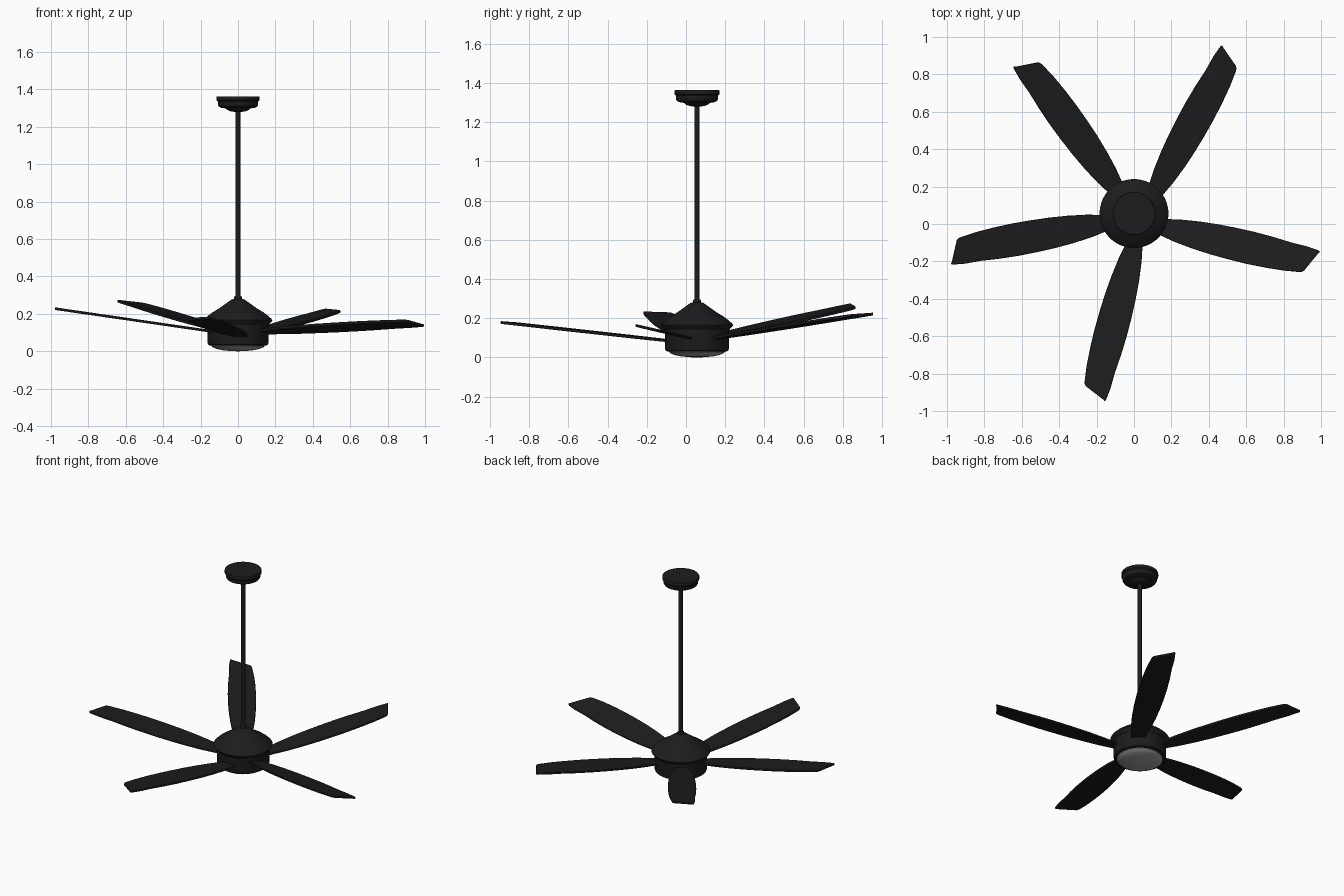
import bpy, bmesh, math
from mathutils import Vector

if "Cube" in bpy.data.objects:
    bpy.data.objects.remove(bpy.data.objects["Cube"])

CY = 0.056  # hub centre on y


def material(name, v):
    m = bpy.data.materials.new(name)
    m.diffuse_color = (v, v, v, 1)
    m.use_nodes = True
    m.node_tree.nodes["Principled BSDF"].inputs["Base Color"].default_value = m.diffuse_color
    return m


BLACK = material("matte_black", 0.012)
LENS = material("frosted_grey", 0.35)


def finish(name, bm, mat, angle):
    bmesh.ops.recalc_face_normals(bm, faces=bm.faces)
    me = bpy.data.meshes.new(name)
    bm.to_mesh(me)
    bm.free()
    ob = bpy.data.objects.new(name, me)
    bpy.context.collection.objects.link(ob)
    me.materials.append(mat)
    bpy.ops.object.select_all(action='DESELECT')
    ob.select_set(True)
    bpy.context.view_layer.objects.active = ob
    bpy.ops.object.shade_smooth_by_angle(angle=math.radians(angle))
    return ob


def lathe(name, profile, mat=BLACK, n=64):
    """Revolve (radius, z) points around the hub axis and cap the ends."""
    bm = bmesh.new()
    rings = []
    for r, z in profile:
        rings.append([bm.verts.new((r * math.cos(2 * math.pi * i / n),
                                    CY + r * math.sin(2 * math.pi * i / n), z))
                      for i in range(n)])
    for a, b in zip(rings, rings[1:]):
        for i in range(n):
            j = (i + 1) % n
            bm.faces.new((a[i], a[j], b[j], b[i]))
    bm.faces.new(rings[0])
    bm.faces.new(rings[-1])
    return finish(name, bm, mat, 32)


# Ceiling mount, rod and collar
lathe("ceiling_canopy", [(0.113, 1.363), (0.115, 1.358), (0.115, 1.343), (0.108, 1.335),
                         (0.108, 1.318), (0.102, 1.308), (0.09, 1.302), (0.065, 1.298),
                         (0.058, 1.29), (0.04, 1.283), (0.02, 1.28)])
lathe("down_rod", [(0.0135, 0.26), (0.0135, 1.3)], n=32)
lathe("rod_collar", [(0.021, 0.26), (0.021, 0.29), (0.017, 0.296)], n=32)

# Motor housing: dome cap over a drum
lathe("motor_dome", [(0.02, 0.281), (0.036, 0.276), (0.065, 0.255), (0.1, 0.23),
                     (0.135, 0.209), (0.163, 0.188), (0.179, 0.173), (0.184, 0.166),
                     (0.182, 0.16), (0.17, 0.148), (0.165, 0.14)])
lathe("motor_drum", [(0.155, 0.145), (0.163, 0.14), (0.163, 0.045), (0.16, 0.036),
                     (0.153, 0.031), (0.143, 0.031)])

# Light lens under the drum
lathe("light_lens", [(0.143, 0.034)] + [(0.143 * math.cos(t), 0.031 * (1 - math.sin(t)))
      for t in (math.radians(a) for a in (8, 22, 38, 54, 70, 82, 89))], LENS)

# Half widths of a blade along its length
WIDTHS = [(0.1, 0.036), (0.17, 0.046), (0.25, 0.062), (0.35, 0.075), (0.45, 0.083),
          (0.55, 0.087), (0.65, 0.088), (0.75, 0.085), (0.85, 0.078)]
TIP = [(0.93, -0.067), (0.946, -0.063), (0.957, -0.054),
       (1.007, 0.056), (1.014, 0.064), (1.006, 0.07), (0.94, 0.077)]
OUTLINE = ([(u, -w) for u, w in WIDTHS] + TIP + [(u, w) for u, w in reversed(WIDTHS)])


def blade(name, deg, sweep, z0, rise, pitch, thick=0.014):
    t = math.radians(deg)
    du = Vector((math.cos(t), math.sin(t), 0))
    dv = Vector((-math.sin(t), math.cos(t), 0))
    bm = bmesh.new()
    vs = []
    for u, v in OUTLINE:
        v += sweep * (1 - u) / 0.83
        p = du * u + dv * v
        vs.append(bm.verts.new((p.x, p.y + CY, z0 + rise * u + pitch * v - thick / 2)))
    f = bm.faces.new(vs)
    ext = bmesh.ops.extrude_face_region(bm, geom=[f])
    up = [g for g in ext["geom"] if isinstance(g, bmesh.types.BMVert)]
    bmesh.ops.translate(bm, verts=up, vec=(0, 0, thick))
    ob = finish(name, bm, BLACK, 40)
    b = ob.modifiers.new("soft_edge", 'BEVEL')
    b.width = 0.003
    b.segments = 2
    b.limit_method = 'ANGLE'
    b.angle_limit = math.radians(50)


# Five blades: angle, sideways root offset, height at axis, rise, pitch
for name, *args in [("blade_right", -15.3, -0.030, 0.090, 0.062, -0.22),
                    ("blade_back_right", 58.65, -0.035, 0.080, 0.140, 0.0),
                    ("blade_back_left", 125.7, 0.0, 0.086, 0.178, 0.04),
                    ("blade_left", 191.75, 0.018, 0.086, 0.142, -0.03),
                    ("blade_front", 257.5, 0.038, 0.070, 0.107, 0.0)]:
    blade(name, *args)
